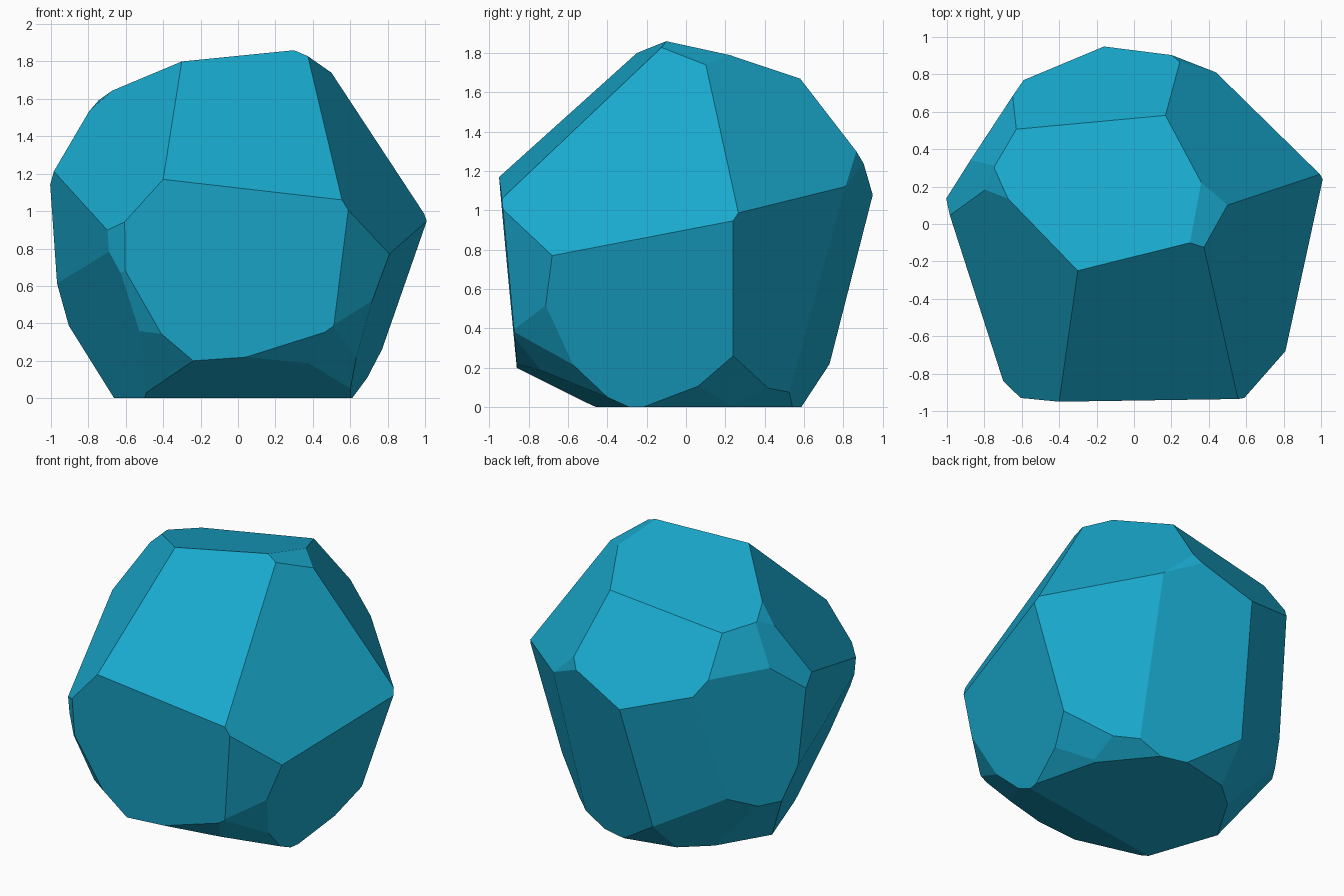
import bpy, bmesh
from mathutils import Vector

if "Cube" in bpy.data.objects:
    bpy.data.objects.remove(bpy.data.objects["Cube"])

CENTRE = Vector((0, 0, 0.9))

# Each cut plane is a vector n with n . (p - CENTRE) = 1 on the plane
CROWN_CUTS = [
    (-.183, .281, 1.128), (.118, -.842, .917), (1.044, -.344, .611),
    (.779, .634, .651), (-.175, .900, .659), (.468, .918, .227),
    (-.745, .503, .420), (-.868, .162, .441), (-.819, -.510, .696),
    (-.686, -.070, .736), (.431, .120, .920),
]
SIDE_CUTS = [
    (.005, -1.083, -.100), (1.045, -.157, -.364), (.795, .879, -.277),
    (.294, 1.166, -.332), (-.484, 1.010, -.202), (-.920, .604, -.025),
    (-1.060, -.308, -.094), (-.974, -.336, -.400), (-.616, -.677, -.068),
    (.633, -.690, -.142),
]
BASE_CUTS = [
    (0, 0, -1.111), (.064, -.420, -.934), (-.470, -.710, -.336),
    (-.424, -.591, -.557), (.662, -.512, -.420), (.182, -.658, -.626),
    (.414, -.528, -.636), (.645, .294, -.677), (.551, .138, -.771),
    (.430, .350, -.787), (-.155, .684, -.677), (-.553, .633, -.580),
    (-.638, .379, -.635),
]


def cleave(bm, n):
    """Slice off everything beyond the plane and cap the cut."""
    n = Vector(n)
    cut = bmesh.ops.bisect_plane(
        bm, geom=bm.verts[:] + bm.edges[:] + bm.faces[:], dist=1e-5,
        plane_co=CENTRE + n / n.length_squared, plane_no=n.normalized(),
        clear_outer=True)
    rim = [e for e in cut["geom_cut"]
           if isinstance(e, bmesh.types.BMEdge) and e.is_boundary]
    if len(rim) > 2:
        bmesh.ops.edgeloop_fill(bm, edges=rim)


# Rough block, cleaved into a faceted boulder
bm = bmesh.new()
bmesh.ops.create_cube(bm, size=4)
bmesh.ops.translate(bm, verts=bm.verts, vec=CENTRE)
for n in CROWN_CUTS + SIDE_CUTS + BASE_CUTS:
    cleave(bm, n)
bmesh.ops.recalc_face_normals(bm, faces=bm.faces)

mesh = bpy.data.meshes.new("boulder")
bm.to_mesh(mesh)
bm.free()
boulder = bpy.data.objects.new("boulder", mesh)
bpy.context.collection.objects.link(boulder)

# Blue stone colour
mat = bpy.data.materials.new("blue_stone")
mat.diffuse_color = (0.01, 0.40, 0.62, 1)
mat.use_nodes = True
mat.node_tree.nodes["Principled BSDF"].inputs["Base Color"].default_value = mat.diffuse_color
mesh.materials.append(mat)
